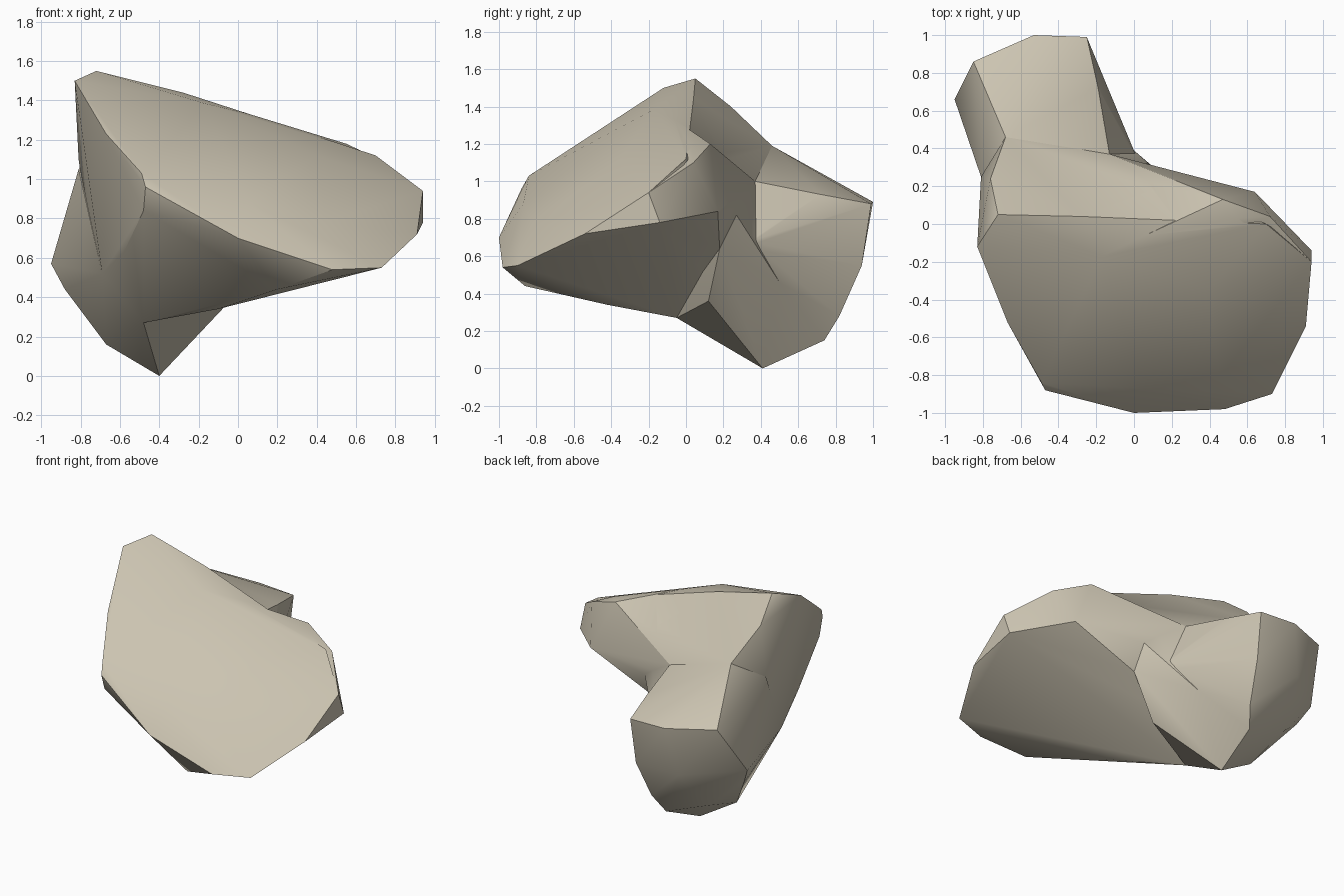
import bpy, bmesh, math

cube = bpy.data.objects.get("Cube")
if cube:
    bpy.data.objects.remove(cube, do_unlink=True)

stone = bpy.data.materials.new("pale_stone")
stone.use_nodes = True
colour = (0.60, 0.55, 0.44, 1)
stone.diffuse_color = colour
stone.node_tree.nodes["Principled BSDF"].inputs["Base Color"].default_value = colour


def chunk(name, points):
    """A faceted lump of stone wrapped tightly round a few corner points."""
    bm = bmesh.new()
    for p in points:
        bm.verts.new(p)
    hull = bmesh.ops.convex_hull(bm, input=bm.verts[:])
    loose = list({v for v in hull["geom_interior"] + hull["geom_unused"]
                  if isinstance(v, bmesh.types.BMVert)})
    bmesh.ops.delete(bm, geom=loose, context="VERTS")
    bmesh.ops.recalc_face_normals(bm, faces=bm.faces[:])
    mesh = bpy.data.meshes.new(name)
    bm.to_mesh(mesh)
    bm.free()
    mesh.materials.append(stone)
    obj = bpy.data.objects.new(name, mesh)
    bpy.context.collection.objects.link(obj)
    return obj


# Corners shared by neighbouring lumps
apex = (-.72, .05, 1.55)
apex_side = (-.83, -.12, 1.5)
ridge = (-.28, .04, 1.44)
crest = (.06, -.06, 1.33)
crest_right = (.3, -.04, 1.25)
notch_top = (-.13, .37, 1.0)
notch_low = (.02, .34, .68)
notch_in = (.15, .18, .64)
back_top = (.15, .2, 1.11)
back_low = (.14, .27, .82)
shoulder = (-.68, .46, 1.19)
keel = (-.4, .41, 0)
belly = (-.48, -.05, .27)
left_hip = (-.69, -.1, .52)
left_low = (-.7, .3, .28)
left_foot = (-.67, .38, .16)
stem_crease = (-.13, .5, .46)
tip_top = (.94, -.2, .94)
tip_low = (.94, -.14, .78)

# Broad sloping head
head = chunk("rock_head", [
    apex, apex_side, ridge, crest, crest_right, notch_in, belly, left_hip,
    back_top, back_low, tip_top, tip_low, (.7, 0, 1.12), (-.1, -.42, .34),
    (.91, -.54, .72), (.73, -.9, .55), (.48, -.98, .54), (0, -1, .7),
    (-.47, -.88, .96), (-.49, -.84, 1.03), (-.48, -.83, .84),
    (-.67, -.52, 1.23), (-.58, -.45, .63), (.2, -.86, .44),
    (-.17, -.17, 1.385), (.4, -.35, 1.12), (0, -.3, 1.25),
    (.05, -.87, .88), (.45, -.82, .78)])

# Raised back corner of the head
corner = chunk("rock_corner", [
    crest, crest_right, (.47, .13, 1.2), (.55, .03, 1.18), (.72, .04, 1.1),
    (.64, .17, .84), back_top, back_low, notch_top, notch_in,
    tip_top, tip_low])

# Flaring neck behind the ridge
neck = chunk("rock_neck", [
    apex, apex_side, ridge, crest, back_top, back_low,
    notch_top, notch_low, notch_in, shoulder, left_hip, left_low, left_foot,
    belly, keel, stem_crease, (-.06, .12, .36),
    (-.76, .24, 1.4), (-.81, .25, 1.1)])

# Thick stem running to the back
stem = chunk("rock_stem", [
    notch_top, notch_low, shoulder, keel, left_low, left_foot, left_hip,
    stem_crease, (-.81, .25, 1.05), (-.25, .99, .88), (-.53, 1, .89),
    (-.85, .86, .91), (-.95, .66, .57), (-.88, .6, .44),
    (-.68, .72, .27), (-.36, .74, .15), (-.3, .82, .28),
    (-.26, .94, .55), (-.6, .94, .55), (-.19, .72, .93)])

# Fuse the lumps into one rock
for part in (corner, neck, stem):
    union = head.modifiers.new("fuse_" + part.name, "BOOLEAN")
    union.operation = "UNION"
    union.solver = "EXACT"
    union.object = part
bpy.context.view_layer.update()
fused = bpy.data.meshes.new_from_object(
    head.evaluated_get(bpy.context.evaluated_depsgraph_get()))
head.modifiers.clear()
head.data = fused
head.name = fused.name = "rock"
for part in (corner, neck, stem):
    bpy.data.objects.remove(part, do_unlink=True)

# Soft shading with crisp main edges
bpy.ops.object.select_all(action="DESELECT")
head.select_set(True)
bpy.context.view_layer.objects.active = head
bpy.ops.object.shade_smooth_by_angle(angle=math.radians(30))
